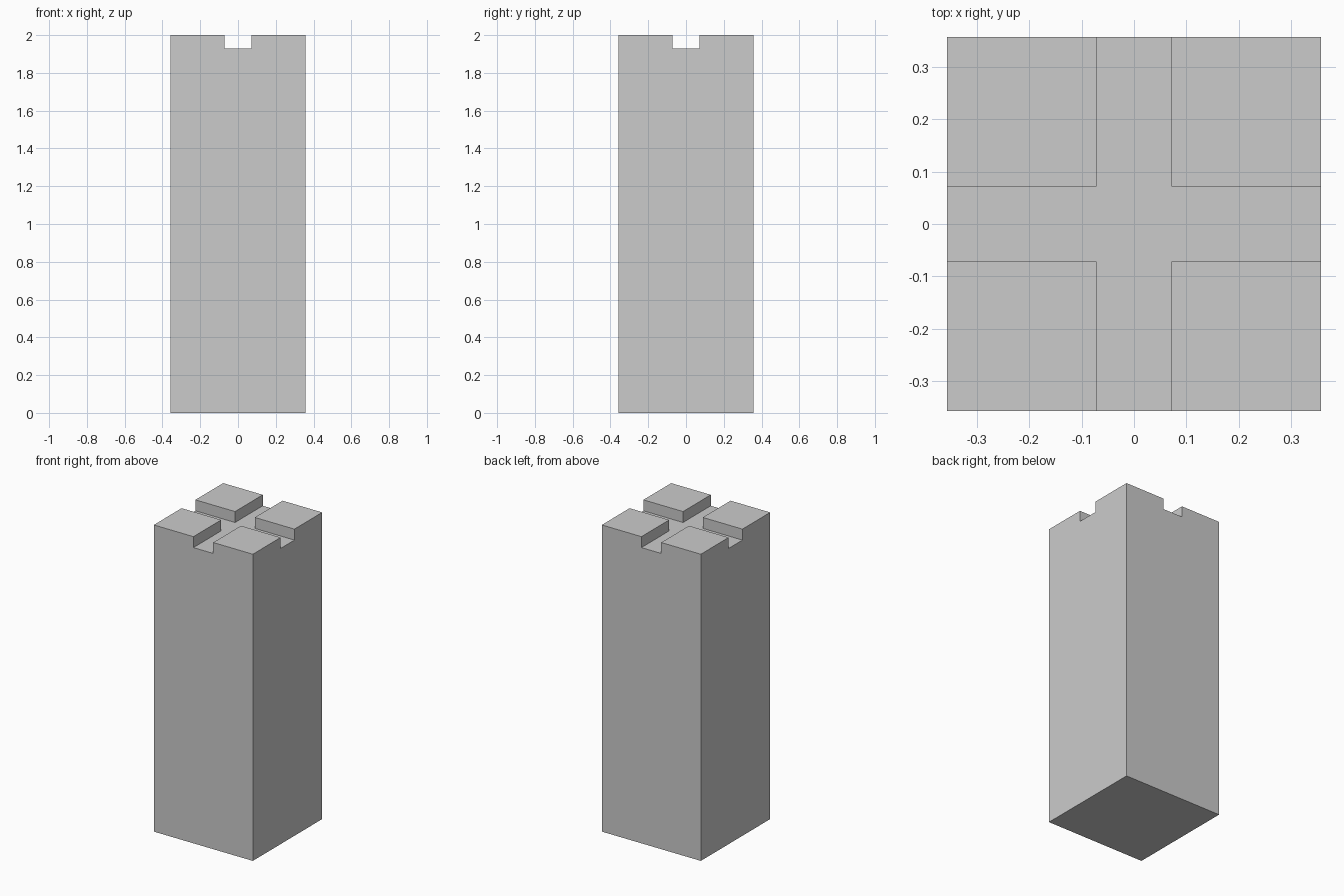
import bpy, bmesh, math

if "Cube" in bpy.data.objects:
    bpy.data.objects.remove(bpy.data.objects["Cube"])

U = 2 / 28          # base unit: the pillar is 10 x 10 x 28 units
HALF, SLOT, HEIGHT = 5 * U, U, 28 * U
FLOOR = HEIGHT - U  # floor of the crossed slots

bm = bmesh.new()

# 3 x 3 plan of the pillar: four corner squares and the cross between them
steps = (-HALF, -SLOT, SLOT, HALF)
grid = [[bm.verts.new((x, y, 0)) for x in steps] for y in steps]
plan, corners = [], []
for j in range(3):
    for i in range(3):
        f = bm.faces.new((grid[j][i], grid[j + 1][i], grid[j + 1][i + 1], grid[j][i + 1]))
        plan.append(f)


def extrude(faces, height):
    """Extrude faces straight up and return the new cap faces."""
    geom = bmesh.ops.extrude_face_region(bm, geom=faces, use_keep_orig=False)["geom"]
    verts = [g for g in geom if isinstance(g, bmesh.types.BMVert)]
    bmesh.ops.translate(bm, verts=verts, vec=(0, 0, height))
    return [g for g in geom if isinstance(g, bmesh.types.BMFace)]


# Shaft up to the slot floor, keeping the plan as its underside
bottom = bmesh.ops.duplicate(bm, geom=plan)["geom"]
top = extrude(plan, FLOOR)

# Four raised corner blocks
for f in top:
    c = f.calc_center_median()
    if abs(c.x) > SLOT and abs(c.y) > SLOT:
        corners.append(f)
extrude(corners, U)

# Weld and merge coplanar faces
bmesh.ops.remove_doubles(bm, verts=bm.verts[:], dist=1e-5)
bmesh.ops.recalc_face_normals(bm, faces=bm.faces[:])
bmesh.ops.dissolve_limit(bm, angle_limit=math.radians(1), verts=bm.verts[:], edges=bm.edges[:])

mesh = bpy.data.meshes.new("slotted_pillar")
bm.to_mesh(mesh)
bm.free()
bpy.context.collection.objects.link(bpy.data.objects.new("slotted_pillar", mesh))
